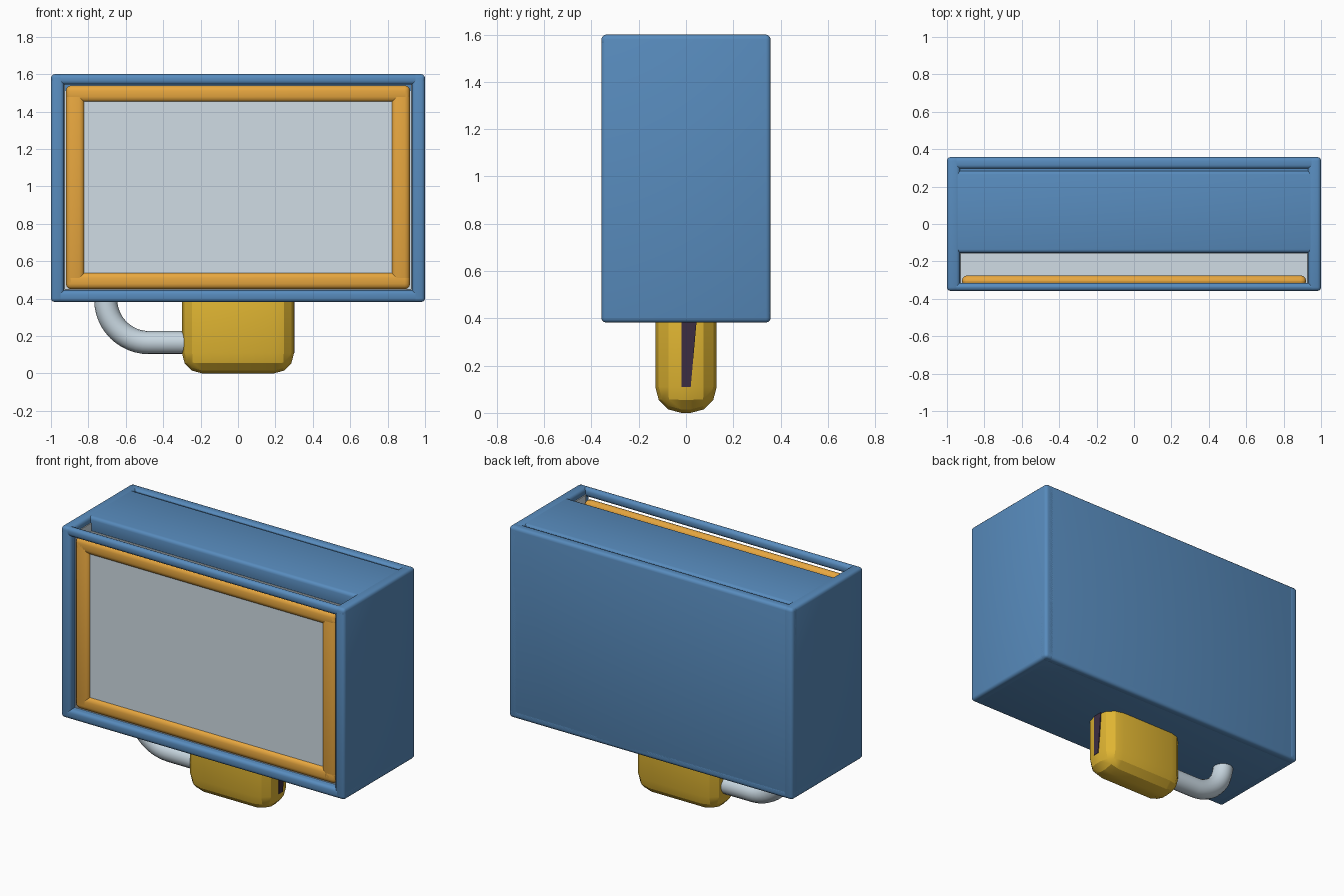
import bpy, math
from mathutils import Vector

cube = bpy.data.objects.get("Cube")
if cube:
    bpy.data.objects.remove(cube, do_unlink=True)


def material(name, rgb):
    mat = bpy.data.materials.new(name)
    mat.use_nodes = True
    colour = (*rgb, 1.0)
    mat.diffuse_color = colour
    mat.node_tree.nodes["Principled BSDF"].inputs["Base Color"].default_value = colour
    return mat


blue = material("casing blue", (0.097, 0.26, 0.51))
orange = material("frame orange", (0.80, 0.385, 0.05))
yellow = material("motor yellow", (0.74, 0.46, 0.032))
grey = material("filter grey", (0.63, 0.72, 0.78))
steel = material("pipe grey", (0.58, 0.68, 0.75))
dark = material("dark plum", (0.045, 0.027, 0.055))


def box(name, x, y, z, mat, bevel=0.0, segments=3, angle=40):
    """Box between the limits given on each axis, with optional rounded edges."""
    low, high = Vector((x[0], y[0], z[0])), Vector((x[1], y[1], z[1]))
    bpy.ops.mesh.primitive_cube_add(size=1, location=(low + high) / 2)
    obj = bpy.context.object
    obj.name = name
    obj.scale = high - low
    bpy.ops.object.transform_apply(location=False, rotation=False, scale=True)
    obj.data.materials.append(mat)
    if bevel:
        mod = obj.modifiers.new("rounded edges", 'BEVEL')
        mod.width, mod.segments = bevel, segments
        bpy.ops.object.modifier_apply(modifier=mod.name)
        bpy.ops.object.shade_smooth_by_angle(angle=math.radians(angle))
    return obj


# Main dimensions
W, D = 1.0, 0.358
BOTTOM, TOP = 0.382, 1.6
INNER = 0.93                  # inside half width
SLOT_FRONT, SLOT_BACK = -0.315, -0.155
R = 0.02                      # casing edge rounding

# Casing: side walls, base, back, top panel and front rail
for side, name in ((-1, "right"), (1, "left")):
    x = sorted((side * INNER, side * W))
    box(name + "_wall", x, (-D, D), (BOTTOM, TOP), blue, R)
box("base_panel", (-W, W), (-D, D), (BOTTOM, 0.445), blue, R)
box("back_panel", (-W, W), (0.295, D), (BOTTOM, TOP), blue, R)
box("top_panel", (-0.985, 0.985), (SLOT_BACK, 0.285), (1.495, TOP - 0.002), blue, R)
box("top_seam", (-INNER, INNER), (0.26, 0.31), (1.53, 1.585), blue)
box("front_top_rail", (-W, W), (-D, SLOT_FRONT), (1.545, TOP), blue, R)

# Grey lining of the slot behind the filter
T = 0.006
box("lining_back", (-INNER, INNER), (SLOT_BACK - T, SLOT_BACK), (0.445, 1.51), grey)
box("lining_floor", (-INNER, INNER), (SLOT_FRONT, SLOT_BACK), (0.44, 0.445 + T), grey)
for side, name in ((-1, "right"), (1, "left")):
    x = sorted((side * (INNER - T), side * INNER))
    box("lining_" + name, x, (SLOT_FRONT, SLOT_BACK), (0.445, 1.56), grey)

# Filter sheet held in a rounded orange frame
FRAME_Y = (-0.335, -0.275)
box("filter_sheet", (-0.85, 0.85), (-0.316, -0.294), (0.5, 1.49), grey)
for z, name in (((0.45, 0.54), "bottom"), ((1.45, 1.54), "top")):
    box("frame_" + name, (-0.92, 0.92), FRAME_Y, z, orange, 0.029)
for side, name in ((-1, "right"), (1, "left")):
    x = sorted((side * 0.82, side * 0.92))
    box("frame_" + name, x, FRAME_Y, (0.45, 1.54), orange, 0.029)

# Motor housing under the casing, with a large faceted rounding
box("motor_housing", (-0.3, 0.3), (-0.13, 0.13), (0, 0.56), yellow, 0.11, 3, 28)

# Dark tapered plate on the side of the motor
bpy.ops.mesh.primitive_cube_add(size=1)
plate = bpy.context.object
plate.name = "motor_side_plate"
plate.data.materials.append(dark)
for v in plate.data.vertices:
    top = v.co.z > 0
    v.co.x = 0.303 if v.co.x > 0 else 0.297
    v.co.y = (0.045 if top else 0.02) if v.co.y > 0 else -0.02
    v.co.z = 0.39 if top else 0.11

# Bent pipe from the motor up into the base
path = [(-0.28, 0, 0.165)]
for i in range(13):
    a = math.radians(90 * i / 12)
    path.append((-0.477 - 0.23 * math.sin(a), 0, 0.395 - 0.23 * math.cos(a)))
path.append((-0.707, 0, 0.42))
curve = bpy.data.curves.new("pipe", 'CURVE')
curve.dimensions = '3D'
curve.bevel_depth = 0.062
curve.bevel_resolution = 6
curve.use_fill_caps = True
spline = curve.splines.new('POLY')
spline.points.add(len(path) - 1)
for point, co in zip(spline.points, path):
    point.co = (*co, 1)
spline.use_smooth = True
pipe = bpy.data.objects.new("pipe", curve)
bpy.context.collection.objects.link(pipe)
curve.materials.append(steel)
